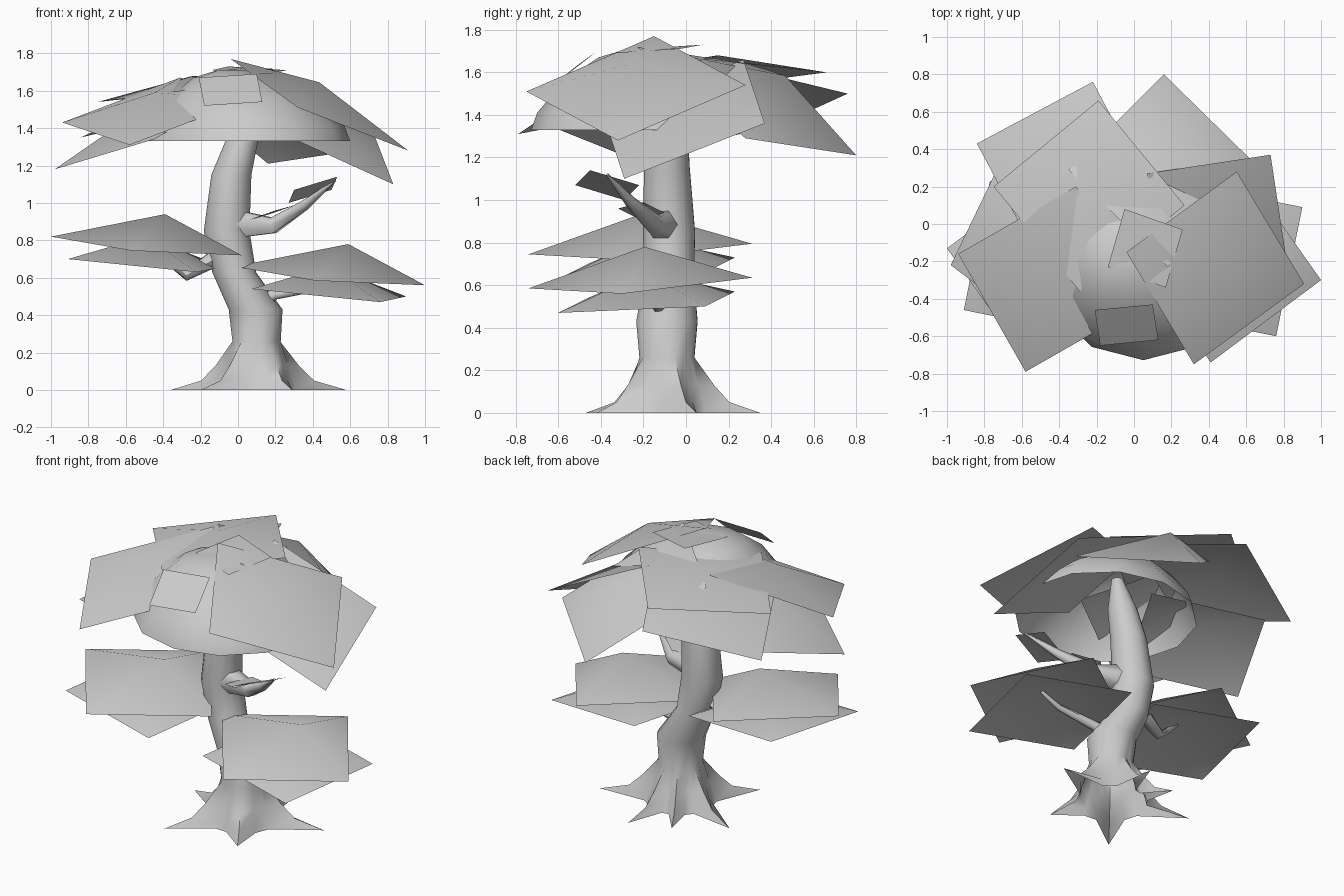
import bpy, bmesh, math
from mathutils import Vector

old = bpy.data.objects.get("Cube")
if old:
    bpy.data.objects.remove(old, do_unlink=True)

grey = bpy.data.materials.new("plain_grey")
grey.use_nodes = True
grey.diffuse_color = (0.6, 0.6, 0.6, 1)
grey.node_tree.nodes["Principled BSDF"].inputs["Base Color"].default_value = (0.6, 0.6, 0.6, 1)


def finish(name, bm, sharp=60):
    """Turn a bmesh into a smooth shaded object."""
    mesh = bpy.data.meshes.new(name)
    bm.to_mesh(mesh)
    bm.free()
    mesh.materials.append(grey)
    obj = bpy.data.objects.new(name, mesh)
    bpy.context.collection.objects.link(obj)
    bpy.ops.object.select_all(action='DESELECT')
    obj.select_set(True)
    bpy.context.view_layer.objects.active = obj
    bpy.ops.object.shade_smooth_by_angle(angle=math.radians(sharp))


def loft(name, rings, cap_start=False):
    """Skin a list of equal, counter-clockwise point rings and close the far end."""
    bm = bmesh.new()
    loops = [[bm.verts.new(p) for p in ring] for ring in rings]
    for low, high in zip(loops, loops[1:]):
        for i in range(len(low)):
            j = (i + 1) % len(low)
            bm.faces.new((low[i], low[j], high[j], high[i]))
    if cap_start:
        bm.faces.new(loops[0][::-1])
    bm.faces.new(loops[-1])
    finish(name, bm)


def branch(name, path, radii, sides=6):
    """Tapered tube through a few points."""
    pts = [Vector(p) for p in path]
    rings = []
    for i, (p, r) in enumerate(zip(pts, radii)):
        along = pts[min(i + 1, len(pts) - 1)] - pts[max(i - 1, 0)]
        turn = along.to_track_quat('Z', 'Y')
        rings.append([p + turn @ Vector((r * math.cos(a), r * math.sin(a), 0))
                      for a in (math.tau * k / sides for k in range(sides))])
    loft(name, rings, cap_start=True)


def card(name, corner, side_a, side_b, peak=(0, 0, 0.12), shift=(0, 0, 0)):
    """Foliage sheet: a parallelogram raised near its middle."""
    a, b, d = (Vector(p) + Vector(shift) for p in (corner, side_a, side_b))
    c = b + d - a
    if (b - a).cross(d - a).z < 0:
        b, d = d, b
    bm = bmesh.new()
    rim = [bm.verts.new(p) for p in (a, b, c, d)]
    top = bm.verts.new((a + c) / 2 + Vector(peak))
    for i in range(4):
        bm.faces.new((rim[i], rim[(i + 1) % 4], top))
    finish(name, bm, 80)


# Trunk: each spoke is (angle, reach); root tips reach out, two valley spokes between
centre = Vector((0.1, -0.09))
root_tips = [(0.58, 0.05), (0.17, 0.35), (-0.08, 0.26), (-0.36, 0.07), (-0.2, -0.47), (0.29, -0.42)]
tips = [Vector(t) - centre for t in root_tips]
angles = [math.atan2(t.y, t.x) % math.tau for t in tips]
spokes = []
for i, tip in enumerate(tips):
    gap = (angles[(i + 1) % len(tips)] - angles[i]) % math.tau
    spokes += [(angles[i], tip.length), (angles[i] + gap / 3, 0), (angles[i] + gap * 2 / 3, 0)]

# Each level: x, y, z, radius, pull towards the root tips
levels = [(0.1, -0.09, 0, 0.21, 1), (0.1, -0.09, 0.05, 0.2, 0.4), (0.1, -0.09, 0.13, 0.17, 0.2),
          (0.1, -0.09, 0.26, 0.13, 0), (0.095, -0.09, 0.43, 0.145, 0), (-0.02, -0.08, 0.63, 0.118, 0),
          (-0.06, -0.08, 0.85, 0.123, 0), (-0.035, -0.09, 1.15, 0.108, 0),
          (0.02, -0.08, 1.33, 0.088, 0), (0.06, -0.08, 1.52, 0.035, 0)]
rings = []
for x, y, z, radius, pull in levels:
    ring = []
    for angle, reach in spokes:
        r = radius + pull * (reach - radius) if reach else radius
        ring.append((x + r * math.cos(angle), y + r * math.sin(angle), z))
    rings.append(ring)
loft("trunk", rings)

# Branches
branch("upper_branch", [(-0.05, -0.1, 0.89), (0.19, -0.14, 0.88), (0.36, -0.26, 0.99), (0.52, -0.37, 1.12)],
       [0.095, 0.048, 0.028, 0.006])
branch("right_branch", [(-0.06, -0.08, 0.74), (-0.28, -0.1, 0.61), (-0.36, -0.12, 0.68), (-0.5, -0.2, 0.8)],
       [0.06, 0.03, 0.02, 0.006])
branch("left_branch", [(0.06, -0.1, 0.44), (0.2, -0.13, 0.51), (0.45, -0.15, 0.55), (0.62, -0.2, 0.68)],
       [0.07, 0.03, 0.02, 0.006])

# Low foliage: the same pair of sheets on both sides
for side, shift in (("right", (0, 0, 0)), ("left", (0.98, 0, -0.16))):
    card(side + "_upper_sheet", (-0.57, -0.74, 0.745), (0.02, -0.3, 0.72), (-1, -0.13, 0.82),
         (0.1, 0.02, 0.17), shift)
    card(side + "_lower_sheet", (-0.91, -0.46, 0.7), (-0.22, -0.6, 0.63), (-0.77, 0.23, 0.73),
         (0, 0, 0.14), shift)

# Crown core: an open shallow dome leaning to one side
dome = []
for x, z, r in ((0.05, 1.33, 0.55), (0.05, 1.41, 0.52), (0.02, 1.56, 0.39), (-0.02, 1.67, 0.22), (-0.03, 1.71, 0.08)):
    dome.append([(x + r * math.cos(a), -0.2 + 0.96 * r * math.sin(a), z)
                 for a in (math.tau * k / 12 for k in range(12))])
loft("crown_core", dome)

# Large crown sheets
card("crown_front_left", (-0.04, -0.15, 1.77), (0.32, -0.75, 1.51), (0.55, 0.28, 1.54), (0, 0, 0.12))
card("crown_front_right", (-0.58, -0.79, 1.31), (0.05, -0.43, 1.55), (-0.94, -0.16, 1.43), (0, 0, 0.1))
card("crown_left", (0.83, -0.29, 1.1), (0.73, 0.37, 1.36), (0.17, -0.39, 1.4), (0, 0, 0.1))
card("crown_back", (0.16, 0.8, 1.21), (0.69, 0.28, 1.29), (-0.35, 0.29, 1.64), (-0.06, 0.18, 0.12))
card("crown_back_right", (-0.84, 0.43, 1.35), (-0.22, 0.76, 1.5), (-0.51, -0.19, 1.5), (0, 0, 0.08))
card("crown_top_right", (-0.75, 0.2, 1.54), (-0.19, 0.66, 1.6), (-0.29, -0.36, 1.6), (0, 0, 0.08))
card("crown_right", (-0.98, -0.22, 1.18), (-0.45, -0.62, 1.34), (-0.7, 0.36, 1.34))

# Small loose leaves
flat = (0, 0, 0.005)
card("front_leaf", (-0.18, -0.65, 1.52), (0.13, -0.62, 1.54), (-0.21, -0.46, 1.67), flat)
card("top_leaf", (-0.05, 0.08, 1.73), (0.26, -0.03, 1.71), (-0.14, -0.23, 1.71), flat)
card("branch_tip_leaf", (0.27, -0.29, 1), (0.3, -0.52, 1.07), (0.5, -0.22, 1.07), flat)
card("branch_leaf", (0.06, -0.22, 0.91), (0.2, -0.32, 0.96), (0.17, -0.1, 0.94), flat)
